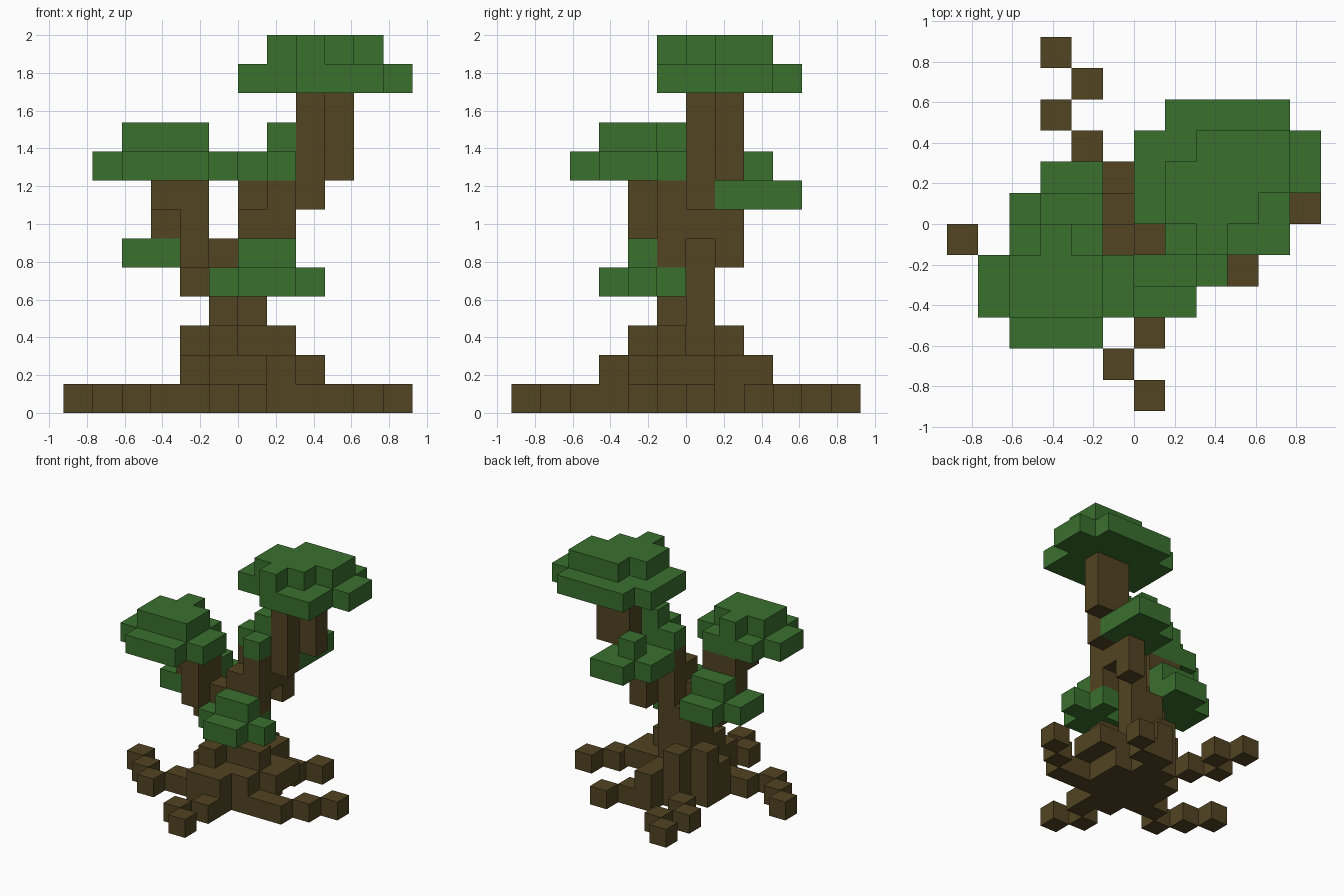
import bpy, bmesh, math
from mathutils import Vector

UNIT = 2 / 13

if "Cube" in bpy.data.objects:
    bpy.data.objects.remove(bpy.data.objects["Cube"], do_unlink=True)


def make_material(name, color):
    mat = bpy.data.materials.new(name)
    mat.use_nodes = True
    mat.diffuse_color = color
    bsdf = next(n for n in mat.node_tree.nodes if n.type == 'BSDF_PRINCIPLED')
    bsdf.inputs["Base Color"].default_value = color
    bsdf.inputs["Roughness"].default_value = 1
    return mat


bark = make_material("brown bark", (0.084, 0.058, 0.016, 1))
leaf = make_material("green leaves", (0.042, 0.162, 0.027, 1))


def block_part(name, mat, *layers):
    """Each layer is (level, left column, back row, map drawn from back to front)."""
    cells = set()
    for level, left, back, rows in layers:
        for j, row in enumerate(rows.split()):
            cells |= {(left + i, back - j, level) for i, c in enumerate(row) if c == "#"}

    # Outer faces only, so that touching blocks merge into one shell
    bm = bmesh.new()
    for cell in cells:
        centre = Vector(cell) + Vector((0.5, 0.5, 0.5))
        for axis in range(3):
            for sign in (-1, 1):
                n = Vector((0, 0, 0))
                n[axis] = sign
                if tuple(int(v) for v in Vector(cell) + n) in cells:
                    continue
                u = Vector((0, 0, 0))
                u[(axis + 1) % 3] = 0.5
                v = n.cross(u)
                mid = centre + n / 2
                corners = (mid - u - v, mid + u - v, mid + u + v, mid - u + v)
                bm.faces.new([bm.verts.new(p * UNIT) for p in corners])
    bmesh.ops.remove_doubles(bm, verts=bm.verts, dist=UNIT / 100)
    bmesh.ops.dissolve_limit(bm, angle_limit=math.radians(1),
                             verts=bm.verts, edges=bm.edges)
    mesh = bpy.data.meshes.new(name)
    bm.to_mesh(mesh)
    bm.free()
    mesh.materials.append(mat)
    obj = bpy.data.objects.new(name, mesh)
    bpy.context.collection.objects.link(obj)
    return obj


# Trunk with flared foot
block_part("trunk", bark,
           (0, -2, 1, ".##. #### #### ####"),
           (1, -2, 2, "..#.. .##.. ##### ##### .###. .##.."),
           (2, -2, 1, ".#.. ###. .### .#.."),
           (3, -1, 0, "## #."),
           (4, -1, 0, "## #."))

# Roots creeping over the ground
block_part("back_root", bark, (0, -3, 5, "#. .# #. .#"))
block_part("back_right_root", bark, (0, 0, 3, "..# ##."))
block_part("side_root", bark, (0, 1, 0, "....# ...#. ###.."))
block_part("front_root", bark, (0, -1, -3, "## .# #. .#"))
block_part("left_root", bark, (0, -6, -1, "#.... .#.## ..#.."))

# Branch carrying the low wide crown
block_part("low_branch", bark,
           (4, -2, -1, "#"),
           (5, -2, -1, "## #."),
           (6, -3, -1, "## .#"),
           (7, -3, -1, "## ##"))

# Branch carrying the tall crown
block_part("tall_branch", bark,
           (5, 0, 1, ".# #. ##"),
           (6, 0, 1, ".# ## ##"),
           (7, 0, 0, "### .#."),
           *[(z, 2, 1, "## #.") for z in range(8, 11)])

# Crowns
block_part("tall_crown", leaf,
           (11, 0, 3, ".####. ###### ###### #####. ..###."),
           (12, 1, 2, ".### #### ###. .#.."))
block_part("low_crown", leaf,
           (8, -5, -1, ".###. ##### ##### .###."),
           (9, -4, -1, ".#. ### ###"))

# Small leaf clumps
block_part("front_leaves", leaf,
           (4, -1, -1, "..#. #### .##."),
           (5, 0, -2, "##"))
block_part("side_leaves", leaf,
           (5, -4, 1, ".## ### ##."),
           (6, -3, 0, "##"))
block_part("back_leaves", leaf,
           (7, 0, 3, ".## ### ###"),
           (8, 1, 2, "#"))
block_part("middle_leaves", leaf,
           (8, 0, 0, "## .#"),
           (9, 1, 0, "#"))
